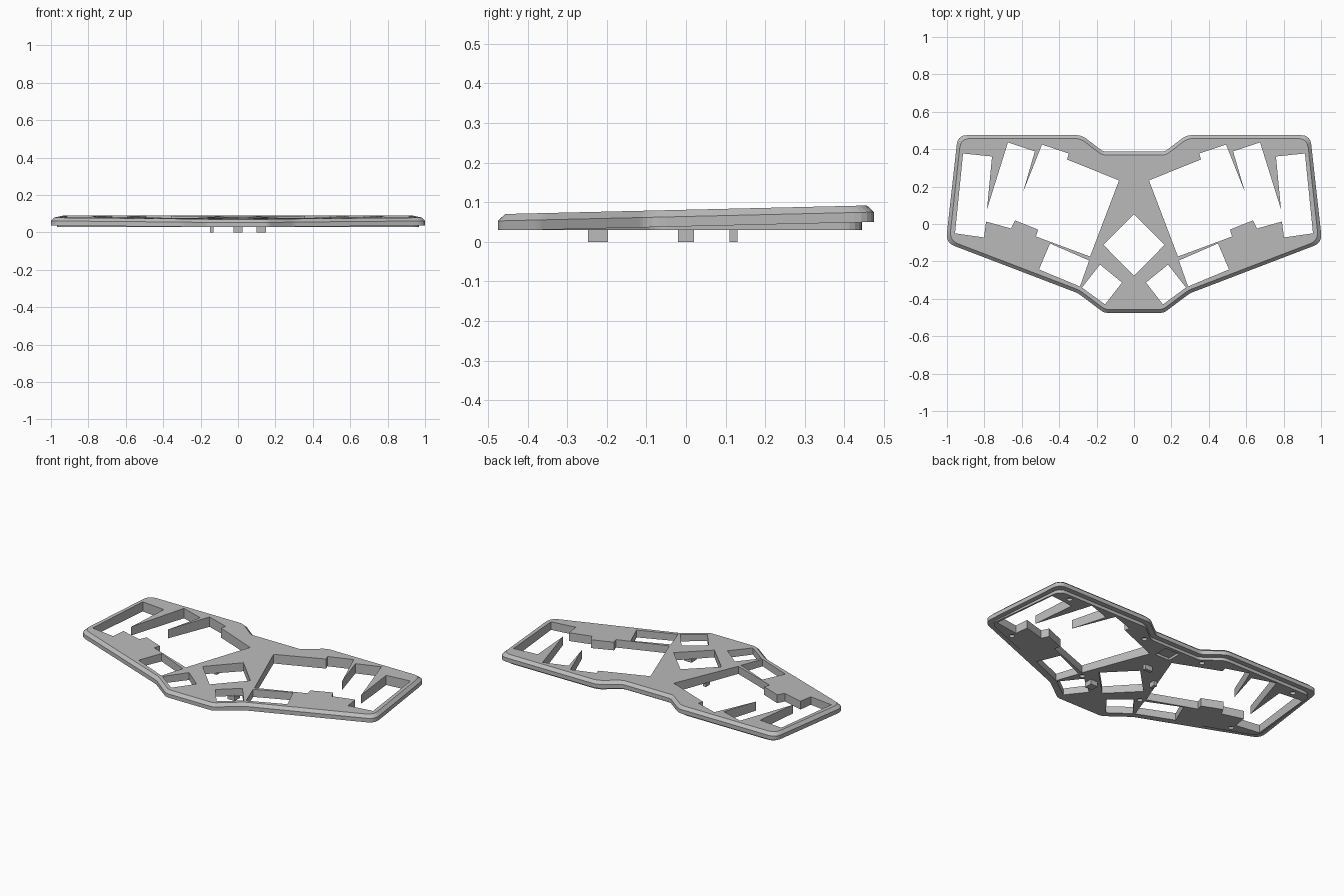
import bpy
import bmesh
from mathutils import Vector

if "Cube" in bpy.data.objects:
    bpy.data.objects.remove(bpy.data.objects["Cube"], do_unlink=True)

grey = bpy.data.materials.new("light grey plastic")
grey.use_nodes = True
COLOUR = (0.5, 0.5, 0.5, 1)
grey.diffuse_color = COLOUR
grey.node_tree.nodes["Principled BSDF"].inputs["Base Color"].default_value = COLOUR


def make_object(name, bm):
    bmesh.ops.remove_doubles(bm, verts=bm.verts, dist=0.0002)
    bmesh.ops.recalc_face_normals(bm, faces=bm.faces)
    mesh = bpy.data.meshes.new(name)
    bm.to_mesh(mesh)
    bm.free()
    mesh.materials.append(grey)
    obj = bpy.data.objects.new(name, mesh)
    bpy.context.scene.collection.objects.link(obj)
    return obj


def mirror(points):
    return [(-x, y) for x, y in reversed(points)]


def inset(points, d):
    """Move each edge of a counter-clockwise outline inward by d."""
    pts = [Vector(p) for p in points]
    result = []
    for i, p in enumerate(pts):
        a = (p - pts[i - 1]).normalized()
        b = (pts[(i + 1) % len(pts)] - p).normalized()
        na, nb = Vector((-a.y, a.x)), Vector((-b.y, b.x))
        result.append(p + (na + nb) * d / (1 + na.dot(nb)))
    return result


def rounded(points, lengths, steps=5):
    """Replace each corner with a short curve."""
    result = []
    for i, p in enumerate(points):
        t = lengths[i]
        a = p + (points[i - 1] - p).normalized() * t
        b = p + (points[(i + 1) % len(points)] - p).normalized() * t
        for s in range(steps + 1):
            u = s / steps
            result.append(a * (1 - u) ** 2 + p * 2 * u * (1 - u) + b * u * u)
    return result


def prism(bm, points, z0, z1):
    low = [bm.verts.new((p[0], p[1], z0)) for p in points]
    high = [bm.verts.new((p[0], p[1], z1)) for p in points]
    bm.faces.new(low[::-1])
    bm.faces.new(high)
    for i in range(len(low)):
        j = (i + 1) % len(low)
        bm.faces.new((low[i], low[j], high[j], high[i]))


def rectangle(x, y, w, d):
    return [(x + sx * w / 2, y + sy * d / 2)
            for sx, sy in ((-1, -1), (1, -1), (1, 1), (-1, 1))]


# Case plate: stacked rings with a recessed underside lip and tilted top
BASE = 0.03
TILT = 0.0235
half = [(0.16, -0.475), (0.30, -0.37), (1.006, -0.10),
        (0.942, 0.475), (0.28, 0.475), (0.165, 0.387)]
outline = half + mirror(half)
half_round = [0.02, 0.02, 0.05, 0.05, 0.03, 0.02]
lengths = half_round + half_round[::-1]


def tilted(height):
    return lambda y: max(BASE, height + TILT * y)


layers = [(0.03, lambda y: BASE), (0.03, tilted(0.039)), (0, tilted(0.039)),
          (0, tilted(0.064)), (0.018, tilted(0.081))]
bm = bmesh.new()
rings = []
for d, height in layers:
    ring = rounded(inset(outline, d), lengths)
    rings.append([bm.verts.new((p.x, p.y, height(p.y))) for p in ring])
for low, high in zip(rings, rings[1:]):
    for i in range(len(low)):
        j = (i + 1) % len(low)
        bm.faces.new((low[i], low[j], high[j], high[i]))
bm.faces.new(rings[0][::-1])
bm.faces.new(rings[-1])
plate = make_object("case_plate", bm)

# Openings: key field, two thumb keys, centre diamond
key_field = [(0.08, 0.233), (0.358, 0.345), (0.348, 0.377), (0.492, 0.425),
             (0.594, 0.168), (0.53, 0.388), (0.674, 0.436), (0.786, 0.078),
             (0.759, 0.361), (0.914, 0.377), (0.957, -0.05), (0.802, -0.072),
             (0.791, 0.013), (0.658, -0.024), (0.636, 0.019), (0.513, -0.03),
             (0.524, -0.067), (0.235, -0.174)]
outer_thumb = [(0.449, -0.104), (0.24, -0.195), (0.289, -0.334), (0.508, -0.243)]
inner_thumb = [(0.182, -0.217), (0.064, -0.313), (0.155, -0.43), (0.278, -0.34)]
diamond = [(0, 0.053), (0.163, -0.112), (0, -0.277), (-0.163, -0.112)]
bm = bmesh.new()
prism(bm, diamond, -0.1, 0.2)
for hole in (key_field, outer_thumb, inner_thumb):
    prism(bm, hole, -0.1, 0.2)
    prism(bm, mirror(hole), -0.1, 0.2)

# Blind screw holes and connector pocket in the underside
for x, y in ((0.815, 0.41), (0.80, -0.11), (0.21, 0.34), (0.21, -0.20)):
    for side in (-1, 1):
        made = bmesh.ops.create_cone(bm, cap_ends=True, segments=16,
                                     radius1=0.016, radius2=0.016, depth=0.04)
        bmesh.ops.translate(bm, verts=made["verts"], vec=(side * x, y, 0.025))
prism(bm, rectangle(0, 0.29, 0.10, 0.09), 0, 0.045)
cutter = make_object("opening_cutter", bm)
cutter.hide_render = True

cut = plate.modifiers.new("openings", "BOOLEAN")
cut.operation = "DIFFERENCE"
cut.solver = "EXACT"
cut.object = cutter
bpy.context.view_layer.objects.active = plate
bpy.ops.object.modifier_apply(modifier=cut.name)
bpy.data.objects.remove(cutter, do_unlink=True)

# Locating pegs below the plate
pegs = {"back_peg": (0, 0.12, 0.05, 0.02), "side_peg": (-0.14, 0, 0.02, 0.04),
        "front_peg": (0.125, -0.222, 0.05, 0.05)}
for name, box in pegs.items():
    bm = bmesh.new()
    prism(bm, rectangle(*box), 0, 0.035)
    make_object(name, bm)
